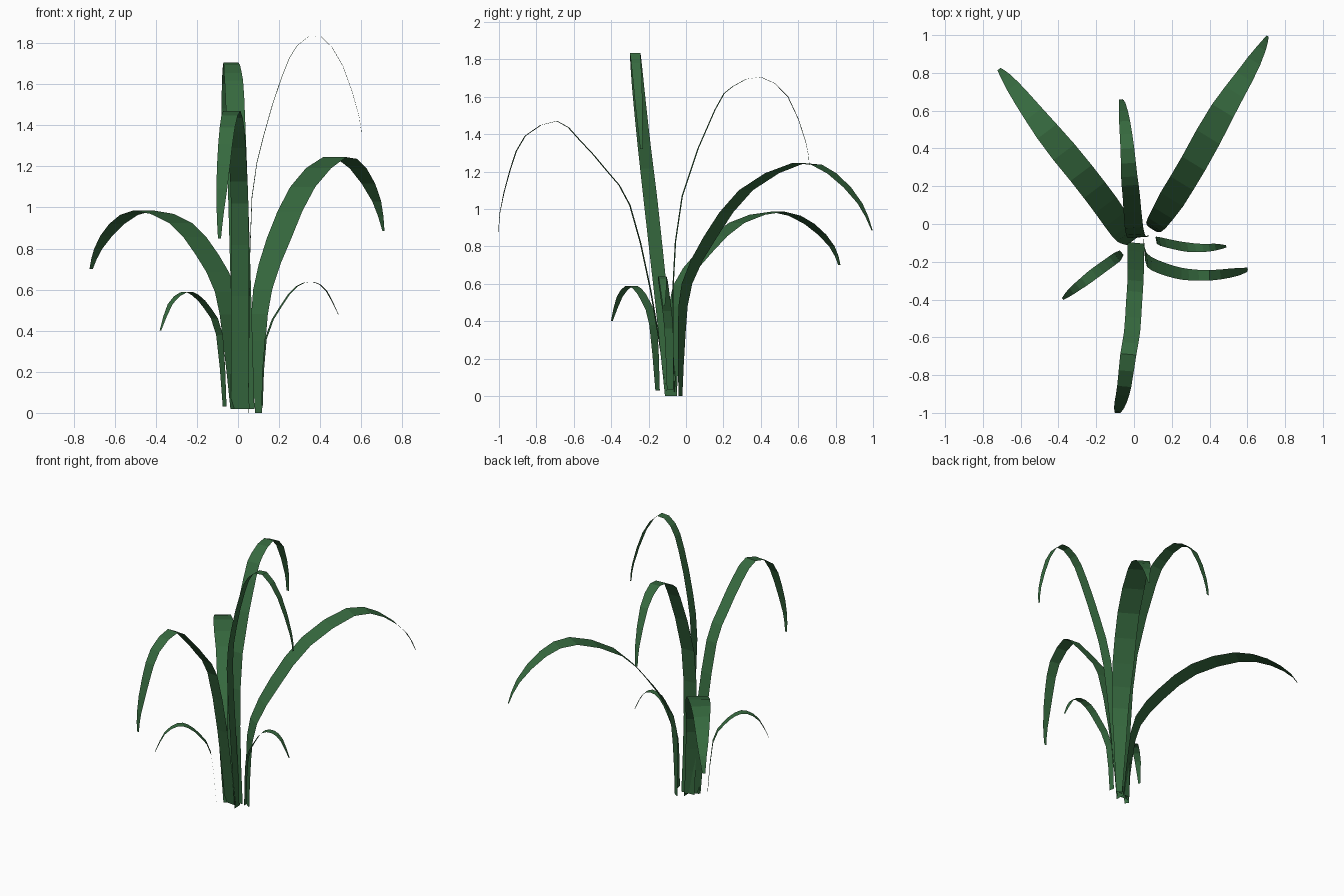
import bpy
from mathutils import Vector

green = bpy.data.materials.new("leaf green")
green.diffuse_color = (0.037, 0.142, 0.049, 1)


def smooth(pts, steps=2):
    """Catmull-Rom resampling of a leaf spine."""
    p = [Vector(q) for q in pts]
    p = [2 * p[0] - p[1]] + p + [2 * p[-1] - p[-2]]
    out = []
    for i in range(1, len(p) - 2):
        a, b, c, d = p[i - 1:i + 3]
        for k in range(steps):
            t = k / steps
            out.append(0.5 * (2 * b + (c - a) * t + (2 * a - 5 * b + 4 * c - d) * t * t
                              + (3 * b - a - 3 * c + d) * t ** 3))
    return out + [p[-2]]


def leaf(name, heading, widths, pts):
    """Flat arching blade: a ribbon swept along the spine, upper side facing up."""
    spine = smooth(pts)
    side = Vector((heading[0], heading[1], 0)).normalized().cross(Vector((0, 0, 1)))
    dist = [0]
    for a, b in zip(spine, spine[1:]):
        dist.append(dist[-1] + (b - a).length)
    stops = (0, 0.4, 0.68, 0.88, 1)
    verts = []
    for p, d in zip(spine, dist):
        u = d / dist[-1]
        i = max(j for j in range(4) if stops[j] <= u)
        f = (u - stops[i]) / (stops[i + 1] - stops[i])
        half = side * (widths[i] + (widths[i + 1] - widths[i]) * f) / 2
        verts += [p - half, p + half]
    faces = [(2 * i, 2 * i + 1, 2 * i + 3, 2 * i + 2) for i in range(len(spine) - 1)]
    me = bpy.data.meshes.new(name)
    me.from_pydata(verts, [], faces)
    me.materials.append(green)
    bpy.context.collection.objects.link(bpy.data.objects.new(name, me))


# two broad rear leaves
leaf("back_left_leaf", (-0.6, 0.8), (0.105, 0.14, 0.14, 0.08, 0.02),
     [(0.005, -0.08, 0.02), (-0.025, -0.065, 0.35), (-0.06, -0.03, 0.59), (-0.15, 0.1, 0.77),
      (-0.28, 0.27, 0.925), (-0.46, 0.49, 0.985), (-0.59, 0.66, 0.92), (-0.68, 0.78, 0.8),
      (-0.715, 0.82, 0.7)])
leaf("back_right_leaf", (0.52, 0.85), (0.04, 0.14, 0.145, 0.075, 0.012),
     [(0.1, -0.03, 0.0), (0.1, -0.022, 0.35), (0.12, 0.005, 0.6), (0.2, 0.13, 0.85),
      (0.315, 0.32, 1.1), (0.47, 0.6, 1.245), (0.585, 0.78, 1.19), (0.675, 0.93, 1.03),
      (0.708, 0.995, 0.885)])

# tall central leaves
leaf("back_leaf", (-0.07, 1), (0.1, 0.098, 0.09, 0.05, 0.018),
     [(0.03, -0.065, 0.02), (0.015, -0.07, 0.57), (0.0, -0.02, 1.07), (-0.015, 0.155, 1.53),
      (-0.025, 0.25, 1.655), (-0.035, 0.4, 1.705), (-0.05, 0.545, 1.6), (-0.062, 0.64, 1.36),
      (-0.07, 0.66, 1.23)])
leaf("front_leaf", (-0.09, -1), (0.09, 0.085, 0.085, 0.06, 0.015),
     [(0.01, -0.1, 0.02), (0.01, -0.19, 0.57), (0.008, -0.3, 1.02), (0.0, -0.42, 1.2),
      (-0.01, -0.57, 1.37), (-0.03, -0.69, 1.47), (-0.052, -0.86, 1.39), (-0.07, -0.94, 1.21),
      (-0.086, -0.995, 0.98), (-0.09, -1.0, 0.85)])
leaf("right_leaf", (1, 0.04), (0.065, 0.075, 0.065, 0.045, 0.015),
     [(0.05, -0.08, 0.0), (0.055, -0.13, 0.5), (0.068, -0.19, 1.05), (0.125, -0.225, 1.35),
      (0.215, -0.255, 1.64), (0.29, -0.268, 1.79), (0.4, -0.272, 1.835), (0.51, -0.26, 1.69),
      (0.59, -0.245, 1.44), (0.602, -0.237, 1.32)])

# two short outer leaves
leaf("short_right_leaf", (1, 0.2), (0.035, 0.05, 0.052, 0.035, 0.012),
     [(0.117, -0.085, 0.035), (0.135, -0.092, 0.36), (0.21, -0.11, 0.52), (0.285, -0.123, 0.615),
      (0.365, -0.127, 0.638), (0.43, -0.122, 0.595), (0.488, -0.118, 0.48)])
leaf("short_front_left_leaf", (-0.79, -0.61), (0.03, 0.055, 0.058, 0.035, 0.012),
     [(-0.065, -0.152, 0.03), (-0.09, -0.175, 0.38), (-0.145, -0.215, 0.505),
      (-0.21, -0.262, 0.575), (-0.265, -0.305, 0.587), (-0.33, -0.355, 0.53),
      (-0.378, -0.397, 0.4)])
